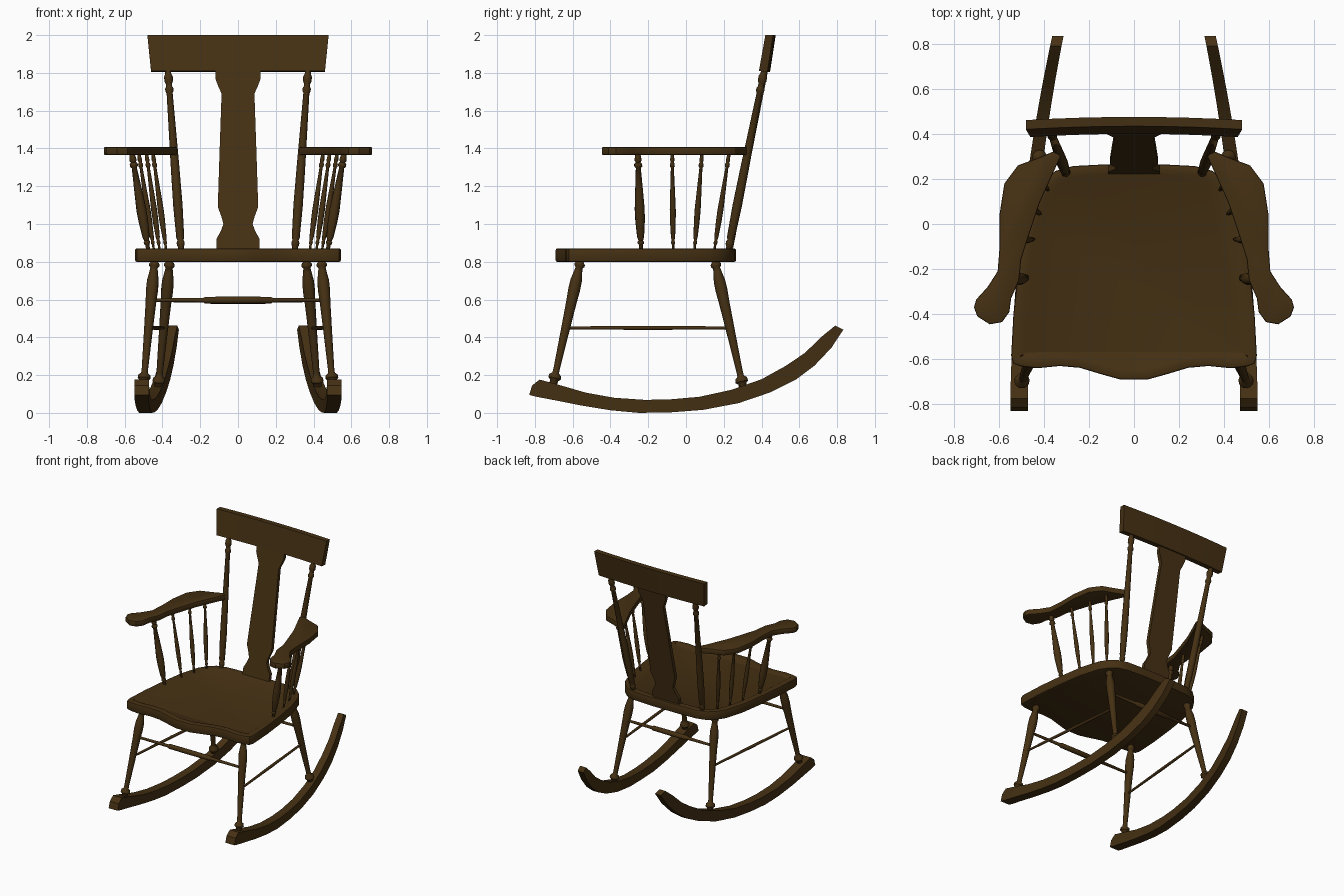
import bpy, bmesh, math
from mathutils import Vector

if "Cube" in bpy.data.objects:
    bpy.data.objects.remove(bpy.data.objects["Cube"])

wood = bpy.data.materials.new("dark brown wood")
wood.diffuse_color = (0.06, 0.03, 0.0065, 1)
wood.use_nodes = True
wood.node_tree.nodes["Principled BSDF"].inputs["Base Color"].default_value = wood.diffuse_color


def finish(bm, name, angle=35):
    bmesh.ops.recalc_face_normals(bm, faces=bm.faces)
    me = bpy.data.meshes.new(name)
    bm.to_mesh(me)
    bm.free()
    me.materials.append(wood)
    ob = bpy.data.objects.new(name, me)
    bpy.context.collection.objects.link(ob)
    bpy.ops.object.select_all(action='DESELECT')
    ob.select_set(True)
    bpy.context.view_layer.objects.active = ob
    bpy.ops.object.shade_smooth_by_angle(angle=math.radians(angle))
    return ob


def loft(name, rings, angle=35):
    """Skin a row of closed rings and cap both ends."""
    bm = bmesh.new()
    vs = [[bm.verts.new(p) for p in r] for r in rings]
    n = len(vs[0])
    for a, b in zip(vs, vs[1:]):
        for i in range(n):
            j = (i + 1) % n
            bm.faces.new((a[i], a[j], b[j], b[i]))
    bm.faces.new(vs[0])
    bm.faces.new(vs[-1])
    return finish(bm, name, angle)


def turned(name, p0, p1, profile, sides=14):
    """Turned rod from p0 to p1, profile = (fraction along, radius)."""
    p0, p1 = Vector(p0), Vector(p1)
    d = p1 - p0
    q = d.to_track_quat('Z', 'Y')
    rings = []
    for t, r in profile:
        rings.append([p0 + d * t + q @ Vector((r * math.cos(a), r * math.sin(a), 0))
                      for a in (2 * math.pi * k / sides for k in range(sides))])
    return loft(name, rings, 50)


def slab(name, outline, z0, z1, bevel, groove=False):
    """Flat board with the given plan outline and softened edges."""
    bm = bmesh.new()
    f = bm.faces.new([bm.verts.new((x, y, z0)) for x, y in outline])
    ext = bmesh.ops.extrude_face_region(bm, geom=[f])['geom']
    bmesh.ops.translate(bm, verts=[v for v in ext if isinstance(v, bmesh.types.BMVert)],
                        vec=(0, 0, z1 - z0))
    bmesh.ops.recalc_face_normals(bm, faces=bm.faces)
    rim = [e for e in bm.edges if abs(e.verts[0].co.z - e.verts[1].co.z) < 1e-5]
    bmesh.ops.bevel(bm, geom=rim, offset=bevel, segments=2, profile=0.5, affect='EDGES')
    if groove:
        top = max(bm.faces, key=lambda g: g.calc_center_median().z + g.calc_area())
        bmesh.ops.inset_region(bm, faces=[top], thickness=0.035)
        bmesh.ops.inset_region(bm, faces=[top], thickness=0.02)
        for v in top.verts:
            v.co.z -= 0.01
    return finish(bm, name, 30)


# Seat: wavy front, rounded back, shallow dished top
half = [(0, -.69), (.06, -.69), (.14, -.668), (.24, -.638), (.33, -.63), (.43, -.64),
        (.5, -.632), (.535, -.62), (.545, -.585), (.535, -.4), (.515, -.22), (.485, -.02),
        (.44, .13), (.4, .19), (.35, .235), (.27, .257), (.12, .265), (0, .265)]
slab("seat", half + [(-x, y) for x, y in half[-2:0:-1]], .8, .87, .008, True)

# Crest rail, slightly bowed backwards
rings = []
for k in range(9):
    u = k / 4 - 1
    c = -.014 * u * u
    rings.append([(.46 * u, .4 + c, 1.81), (.46 * u, .445 + c, 1.805),
                  (.48 * u, .475 + c, 2.0), (.48 * u, .434 + c, 2.0)])
loft("crest_rail", rings)

# Back splat with shaped sides
rings = []
for z, w in [(.86, .115), (.92, .115), (.96, .092), (1.0, .077), (1.04, .088), (1.09, .107),
             (1.4, .097), (1.69, .087), (1.73, .105), (1.77, .12), (1.83, .12)]:
    y = .235 + .185 * (z - .87) / .94
    rings.append([(-w, y - .014, z), (w, y - .014, z), (w, y + .014, z), (-w, y + .014, z)])
loft("back_splat", rings, 20)

LEG = [(0, .019), (.03, .019), (.045, .028), (.06, .028), (.075, .019), (.1, .022), (.17, .031),
       (.24, .032), (.34, .028), (.6, .022), (.84, .017), (.87, .018), (.885, .032),
       (.91, .034), (.925, .022), (1, .018)]
POST = [(0, .015), (.03, .015), (.04, .021), (.055, .021), (.065, .016), (.08, .021), (.25, .025),
        (.45, .023), (.86, .016), (.87, .022), (.885, .022), (.895, .016), (.91, .016),
        (.925, .023), (.95, .023), (.965, .016), (1, .016)]
SPINDLE = [(0, .4), (.06, .4), (.07, .62), (.09, .62), (.1, .45), (.14, .7), (.3, .95), (.42, 1),
           (.6, .8), (.85, .5), (.865, .8), (.89, .8), (.905, .5), (.93, .75), (.96, .6), (1, .5)]
RUNG = [(0, .009), (.3, .012), (.31, .018), (.5, .019), (.69, .018), (.7, .012), (1, .009)]
ROD = [(0, .008), (.5, .011), (1, .008)]

# Rocker side profile: bottom y, z then top y, z
ROCKER = [(-.83, .095, -.815, .145), (-.79, .085, -.775, .176), (-.7, .068, -.7, .156),
          (-.56, .04, -.53, .107), (-.4, .014, -.38, .08), (-.25, 0, -.22, .069),
          (-.08, .003, -.09, .071), (.09, .016, .07, .085), (.28, .052, .24, .122),
          (.45, .11, .4, .178), (.58, .175, .53, .25), (.68, .25, .63, .318),
          (.77, .345, .72, .405), (.833, .44, .79, .462)]

# Arm plan outline (right side)
ARM = [(.71, -.37), (.695, -.41), (.64, -.445), (.585, -.435), (.553, -.39), (.545, -.33),
       (.51, -.25), (.5, -.155), (.465, -.045), (.42, .09), (.355, .235), (.325, .3),
       (.35, .325), (.42, .295), (.515, .26), (.575, .18), (.597, .04), (.597, -.11),
       (.605, -.21), (.65, -.28), (.7, -.335)]

# Arm spindles: bottom x, y, top x, y, radius
SPINDLES = [(.475, -.238, .562, -.255, .027), (.445, -.068, .525, -.073, .016),
            (.415, .045, .485, .085, .016), (.38, .15, .45, .228, .016)]

for side, s in (("left", -1), ("right", 1)):
    # Rocker, curving inwards towards the back
    rings = []
    for yb, zb, yt, zt in ROCKER:
        ring = []
        for y, z, e in ((yb, zb, -1), (yb, zb, 1), (yt, zt, 1), (yt, zt, -1)):
            t = (y + .83) / 1.663
            ring.append((s * (.51 - .172 * t * t + e * (.039 - .014 * t)), y, z))
        rings.append(ring)
    loft(side + "_rocker", rings, 25)

    # Legs, side stretcher, back post
    turned(side + "_front_leg", (s * .44, -.555, .82), (s * .503, -.71, .12), LEG)
    turned(side + "_back_leg", (s * .36, .15, .82), (s * .425, .31, .1), LEG)
    turned(side + "_side_stretcher", (s * .473, -.635, .45), (s * .394, .232, .45), ROD)
    turned(side + "_back_post", (s * .3, .222, .85), (s * .372, .417, 1.83), POST)

    # Arm and its spindles
    slab(side + "_arm", [(s * x, y) for x, y in ARM], 1.365, 1.408, .007)
    for i, (xb, yb, xt, yt, r) in enumerate(SPINDLES):
        turned(f"{side}_arm_spindle_{i + 1}", (s * xb, yb, .86), (s * xt, yt, 1.375),
               [(t, r * k) for t, k in SPINDLE], 10)

# Cross stretchers between the legs
turned("front_stretcher", (-.46, -.604, .597), (.46, -.604, .597), RUNG)
turned("back_stretcher", (-.38, .2, .595), (.38, .2, .595), RUNG)
